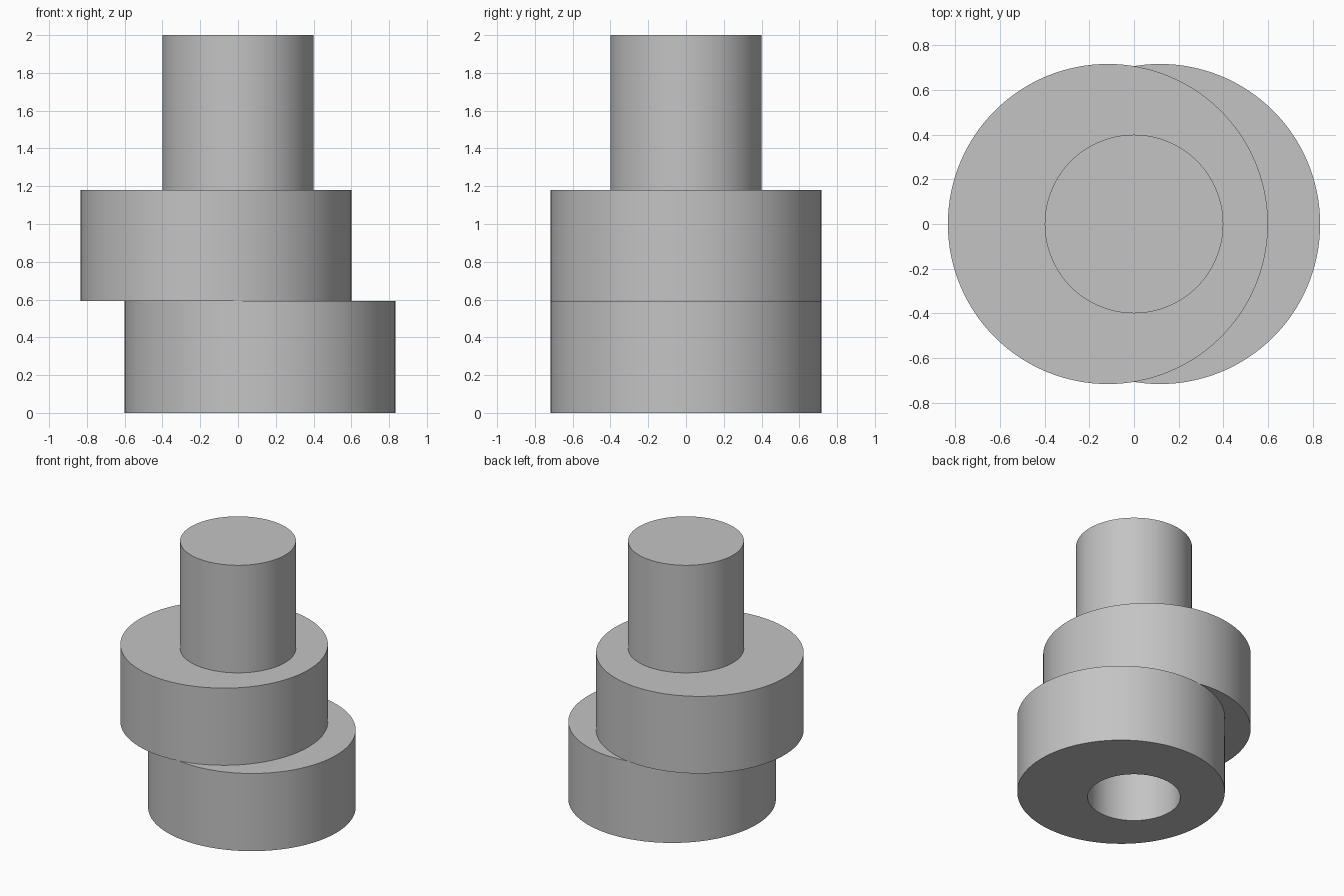
import bpy
import bmesh
import math

cube = bpy.data.objects.get("Cube")
if cube:
    bpy.data.objects.remove(cube, do_unlink=True)

# Single grey material
grey = bpy.data.materials.new("plain_grey")
grey.use_nodes = True
colour = (0.55, 0.55, 0.55, 1)
grey.diffuse_color = colour
grey.node_tree.nodes["Principled BSDF"].inputs["Base Color"].default_value = colour

LOBE_R, OFFSET = 0.717, 0.117
BORE_R, FLAT_X = 0.32, 0.24
JOINT, SHOULDER, TOP = 0.592, 1.18, 2.0


def arc(radius, start, end, steps, cx=0.0):
    angles = [start + (end - start) * i / steps for i in range(steps + 1)]
    return [(cx + radius * math.cos(a), radius * math.sin(a)) for a in angles]


def circle(radius, cx=0.0, steps=128):
    return arc(radius, 0, 2 * math.pi, steps, cx)[:-1]


def extrude(name, outline, z0, z1):
    """Solid prism from a flat outline."""
    bm = bmesh.new()
    face = bm.faces.new([bm.verts.new((x, y, z0)) for x, y in outline])
    result = bmesh.ops.extrude_face_region(bm, geom=[face], use_keep_orig=True)
    verts = [v for v in result["geom"] if isinstance(v, bmesh.types.BMVert)]
    bmesh.ops.translate(bm, verts=verts, vec=(0, 0, z1 - z0))
    bmesh.ops.recalc_face_normals(bm, faces=bm.faces)
    mesh = bpy.data.meshes.new(name)
    bm.to_mesh(mesh)
    bm.free()
    mesh.materials.append(grey)
    obj = bpy.data.objects.new(name, mesh)
    bpy.context.collection.objects.link(obj)
    return obj


def activate(obj):
    bpy.ops.object.select_all(action="DESELECT")
    obj.select_set(True)
    bpy.context.view_layer.objects.active = obj


# Two opposed eccentric lobes and the round shaft above them
lower = extrude("lower_lobe", circle(LOBE_R, OFFSET), 0, JOINT)
upper = extrude("upper_lobe", circle(LOBE_R, -OFFSET), JOINT, SHOULDER)
shaft = extrude("shaft", circle(0.4), SHOULDER, TOP)

# Round bore in the underside
cutter = extrude("bore_cutter", circle(BORE_R), -0.2, JOINT + 0.2)
cutter.hide_render = True
cut = lower.modifiers.new("bore", "BOOLEAN")
cut.operation = "DIFFERENCE"
cut.solver = "EXACT"
cut.object = cutter
activate(lower)
bpy.ops.object.modifier_apply(modifier=cut.name)
bpy.data.objects.remove(cutter, do_unlink=True)

# Flat that makes the deeper part of the bore D-shaped
key_r = BORE_R + 0.01
half = math.acos(FLAT_X / key_r)
flat = extrude("bore_flat", arc(key_r, -half, half, 24), 0.14, JOINT)

for part in (lower, upper, shaft, flat):
    activate(part)
    bpy.ops.object.shade_smooth_by_angle(angle=math.radians(30))
